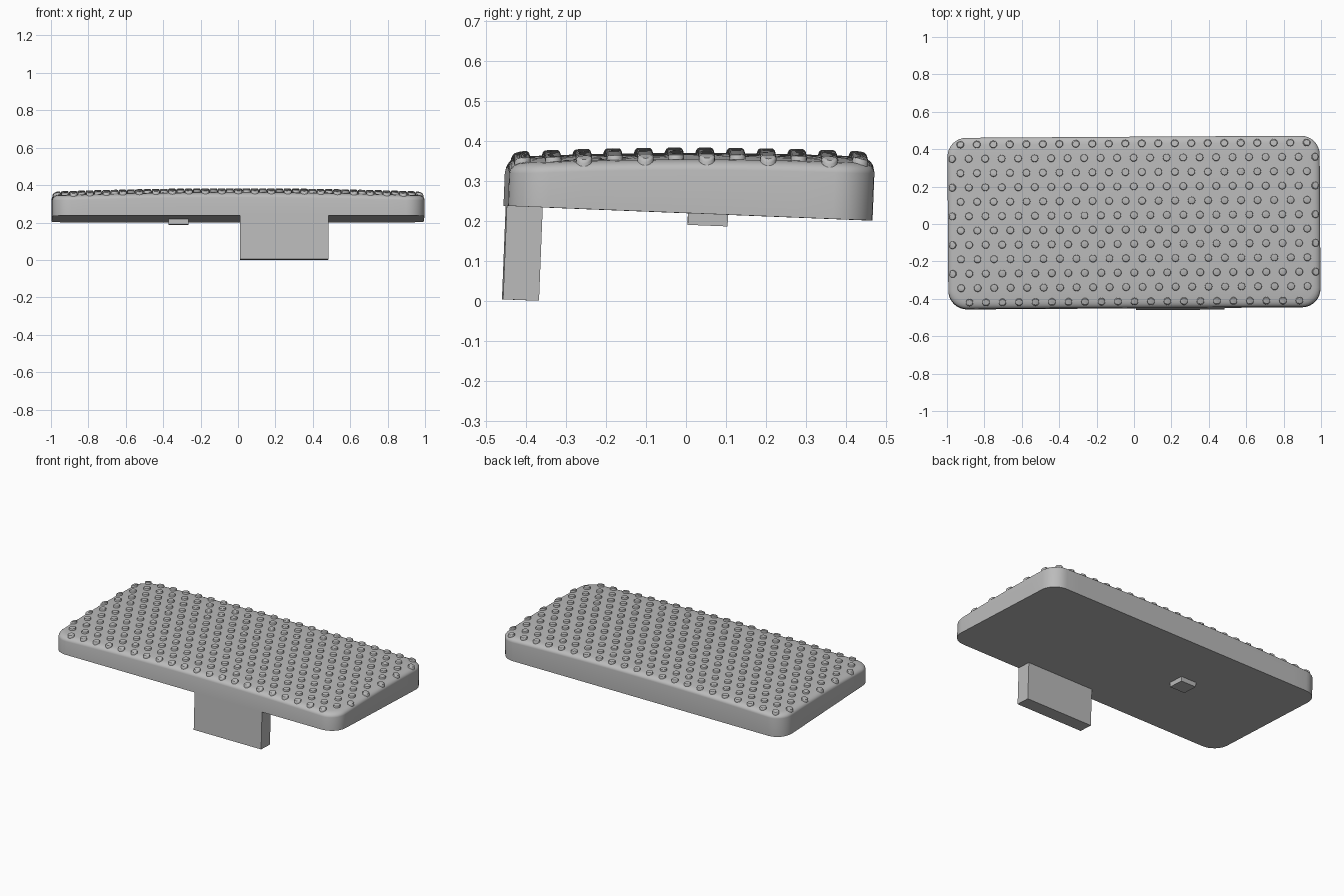
import bpy, bmesh, math
from mathutils import Matrix, Vector

cube = bpy.data.objects.get("Cube")
if cube:
    bpy.data.objects.remove(cube, do_unlink=True)

HALF_W, HALF_D, CORNER = 0.995, 0.457, 0.1   # slab outline
LEAN, BASE_Z = 0.04, 0.219                   # slope of the underside
RIM, RIM_DROP = 0.04, 0.025                  # rounded top edge
TURN = Matrix.Rotation(math.radians(0.35), 3, "Z")

grey = bpy.data.materials.new("rubber_grey")
grey.use_nodes = True
grey.diffuse_color = (0.5, 0.5, 0.5, 1)
grey.node_tree.nodes["Principled BSDF"].inputs["Base Color"].default_value = (0.5, 0.5, 0.5, 1)


def place(x, y, z):
    """Lean the pad back slightly and turn it a touch."""
    return TURN @ Vector((x, y + 0.005 + LEAN * (z - BASE_Z), z))


def edge_distance(x, y):
    """How far a point lies inside the rounded outline."""
    qx, qy = abs(x) - HALF_W + CORNER, abs(y) - HALF_D + CORNER
    return CORNER - math.hypot(max(qx, 0), max(qy, 0)) - min(max(qx, qy), 0)


def top_height(x, y, inset):
    """Crowned top with a rounded rim."""
    t = max(0.0, 1 - inset / RIM)
    drop = RIM_DROP * (1 - math.sqrt(max(0.0, 1 - min(t, 1) ** 2)))
    return 0.37 - 0.018 * x * x - 0.05 * y * y - drop


def outline(inset, arc=8, sides=(20, 8)):
    """Rounded rectangle with subdivided straight sides."""
    w, d, r = HALF_W - inset, HALF_D - inset, max(CORNER - inset, 0)
    pts = []
    for k, (sx, sy) in enumerate(((1, 1), (-1, 1), (-1, -1), (1, -1))):
        cx, cy = sx * (w - r), sy * (d - r)
        for i in range(arc + 1):
            a = math.pi / 2 * (k + i / arc)
            pts.append((cx + r * math.cos(a), cy + r * math.sin(a)))
        n, (px, py) = sides[k % 2], pts[-1]
        along_x = k % 2 == 0
        for i in range(1, n):
            f = i / n
            if along_x:
                pts.append((px - 2 * sx * (w - r) * f, py))
            else:
                pts.append((px, py - 2 * sy * (d - r) * f))
    return pts


def bridge(bm, low, high):
    n = len(low)
    for i in range(n):
        j = (i + 1) % n
        bm.faces.new((low[i], low[j], high[j], high[i]))


def finish(bm, name):
    bmesh.ops.remove_doubles(bm, verts=bm.verts[:], dist=1e-4)
    bmesh.ops.recalc_face_normals(bm, faces=bm.faces[:])
    mesh = bpy.data.meshes.new(name)
    bm.to_mesh(mesh)
    bm.free()
    mesh.materials.append(grey)
    obj = bpy.data.objects.new(name, mesh)
    bpy.context.collection.objects.link(obj)
    bpy.ops.object.select_all(action="DESELECT")
    obj.select_set(True)
    bpy.context.view_layer.objects.active = obj
    bpy.ops.object.shade_smooth_by_angle(angle=math.radians(30))
    return obj


def block(name, x0, x1, y0, y1, z0, z1):
    """Box that follows the slope of the underside."""
    bm = bmesh.new()
    bmesh.ops.create_cube(bm, size=1)
    for v in bm.verts:
        x = x1 if v.co.x > 0 else x0
        y = y1 if v.co.y > 0 else y0
        z = z1 if v.co.z > 0 else z0
        v.co = place(x, y, z - LEAN * y)
    return finish(bm, name)


# Slab: flat sloping underside, straight wall, rounded rim, crowned top
bm = bmesh.new()
ring = [bm.verts.new(place(x, y, BASE_Z - LEAN * y)) for x, y in outline(0)]
bm.faces.new(ring)
for inset in (0, 0.0015, 0.006, 0.013, 0.024, RIM, 0.1, 0.2, 0.3, 0.4, HALF_D):
    nxt = [bm.verts.new(place(x, y, top_height(x, y, inset))) for x, y in outline(inset)]
    bridge(bm, ring, nxt)
    ring = nxt
finish(bm, "pedal_pad")

# Grip studs in staggered rows, skipping the rounded corners
bm = bmesh.new()
SIDES, PITCH = 16, 0.0882
for row in range(12):
    y = 0.42 - row * 0.0768
    shifted = row % 2 == 0
    count = 22 if shifted else 23
    for col in range(count):
        x = (col - (count - 1) / 2) * PITCH
        if edge_distance(x, y) < 0.015:
            continue
        ring = None
        for radius, rise in ((0.02, -0.01), (0.02, 0.008), (0.0185, 0.011), (0.015, 0.013)):
            nxt = []
            for i in range(SIDES):
                a = math.tau * i / SIDES
                px, py = x + radius * math.cos(a), y + radius * math.sin(a)
                z = top_height(px, py, edge_distance(px, py)) + rise
                nxt.append(bm.verts.new(place(px, py, z)))
            if ring:
                bridge(bm, ring, nxt)
            ring = nxt
        bm.faces.new(ring)
finish(bm, "grip_studs")

# Mounting parts under the slab
block("mounting_tab", 0.008, 0.48, -HALF_D, -HALF_D + 0.09, -0.0147, BASE_Z)
block("locating_peg", -0.372, -0.265, 0.002, 0.102, 0.19, BASE_Z)
